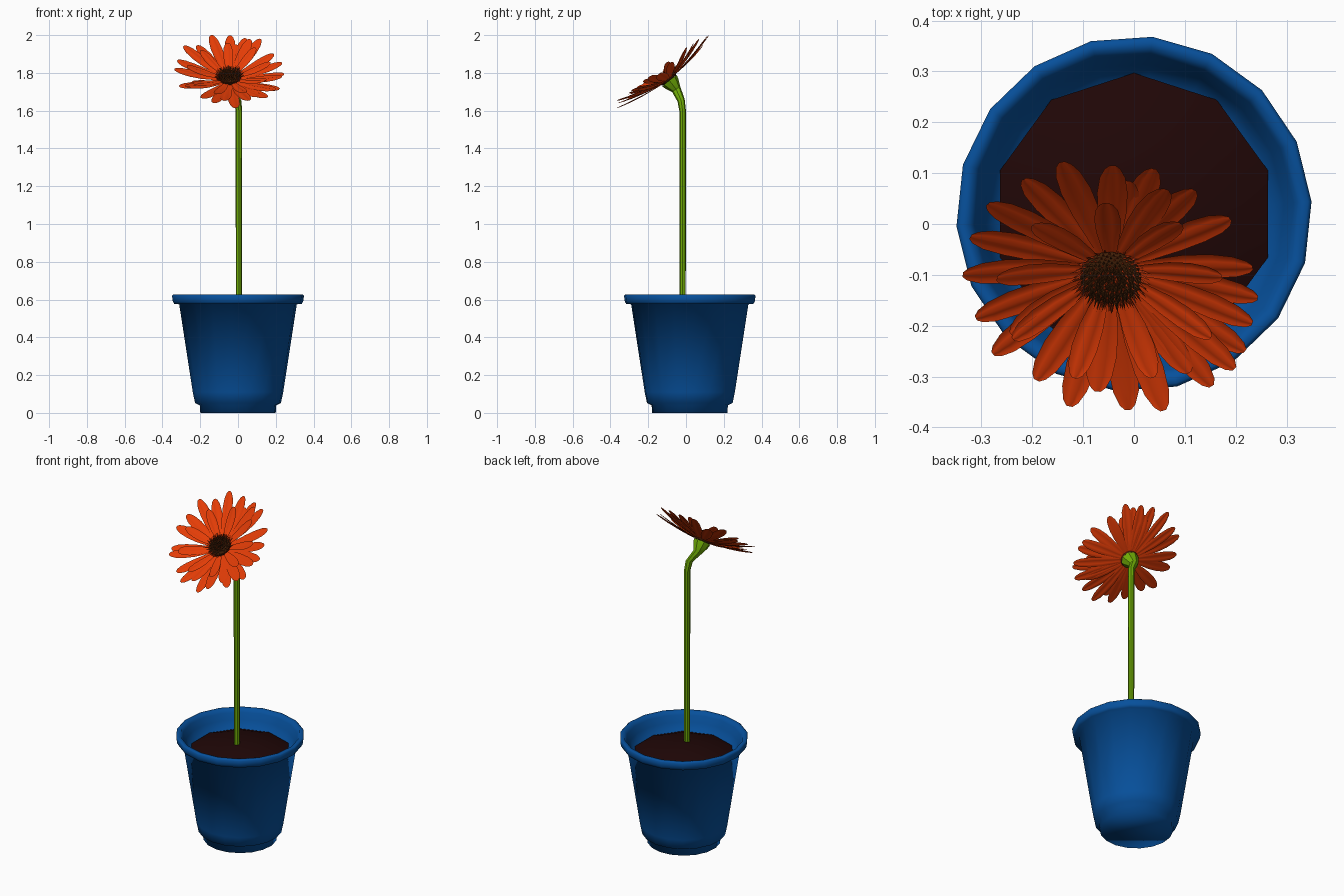
import bpy, bmesh, math, random
from mathutils import Vector

if "Cube" in bpy.data.objects:
    bpy.data.objects.remove(bpy.data.objects["Cube"])

random.seed(4)


def material(name, rgb):
    m = bpy.data.materials.new(name)
    m.diffuse_color = (*rgb, 1)
    m.use_nodes = True
    m.node_tree.nodes["Principled BSDF"].inputs["Base Color"].default_value = m.diffuse_color
    return m


BLUE = material("pot blue", (0.002, 0.08, 0.33))
EARTH = material("soil brown", (0.014, 0.002, 0.002))
GREEN = material("stem green", (0.16, 0.41, 0.002))
ORANGE = material("petal orange", (0.78, 0.046, 0.002))
BROWN = material("disc brown", (0.07, 0.018, 0.003))
RUST = material("floret rust", (0.42, 0.03, 0.003))


def finish(name, bm, mats, angle=40, recalc=True):
    if recalc:
        bmesh.ops.recalc_face_normals(bm, faces=bm.faces)
    me = bpy.data.meshes.new(name)
    bm.to_mesh(me)
    bm.free()
    for m in mats:
        me.materials.append(m)
    ob = bpy.data.objects.new(name, me)
    bpy.context.collection.objects.link(ob)
    bpy.ops.object.select_all(action='DESELECT')
    ob.select_set(True)
    bpy.context.view_layer.objects.active = ob
    bpy.ops.object.shade_smooth_by_angle(angle=math.radians(angle))
    return ob


def skin(bm, rings, cap=True):
    """Join rings of points into a tube, capping both ends."""
    vs = [[bm.verts.new(p) for p in r] for r in rings]
    n = len(vs[0])
    for a, b in zip(vs, vs[1:]):
        for i in range(n):
            bm.faces.new((a[i], a[(i + 1) % n], b[(i + 1) % n], b[i]))
    if cap:
        bm.faces.new(vs[0][::-1])
        bm.faces.new(vs[-1])


def ring(c, u, v, r, n, start=0.0):
    return [c + (u * math.cos(t) + v * math.sin(t)) * r
            for t in (start + math.tau * i / n for i in range(n))]


X, Y, Z = Vector((1, 0, 0)), Vector((0, 1, 0)), Vector((0, 0, 1))


def lathe(name, profile, n, start, mat, centre, angle=40):
    bm = bmesh.new()
    skin(bm, [ring(Vector((centre[0], centre[1], z)), X, Y, r, n, start) for r, z in profile])
    return finish(name, bm, [mat], angle)


# Pot: foot, tapered wall, rolled rim, inner wall
lathe("pot", [(0.2, 0), (0.203, 0.04), (0.228, 0.052), (0.24, 0.11), (0.312, 0.575),
              (0.338, 0.576), (0.346, 0.59), (0.350, 0.62), (0.343, 0.626), (0.325, 0.624),
              (0.315, 0.605), (0.296, 0.57), (0.268, 0.49)], 18, math.radians(84), BLUE,
      (0, 0.02), 100)

# Soil: low ten-sided mound
lathe("soil", [(0.265, 0.50), (0.277, 0.525), (0.2, 0.555), (0.09, 0.575), (0.01, 0.58)],
      10, math.pi / 2, EARTH, (0, 0.02))

# Flower head frame: centre, facing direction and two in-plane axes
HEAD = Vector((-0.045, -0.09, 1.762))
N = Vector((-0.03, -0.615, 0.788)).normalized()
E1 = (X - N * X.dot(N)).normalized()
E2 = N.cross(E1)

# Stem: straight tube bending into the head, with flared calyx
path = [(Vector((0.005, -0.018, 0.55)), 0.0165, 0), (Vector((0.005, -0.018, 1.60)), 0.0175, 0.15),
        (Vector((-0.003, -0.026, 1.655)), 0.020, 0.5), (HEAD - N * 0.062, 0.026, 0.9),
        (HEAD - N * 0.028, 0.042, 1), (HEAD - N * 0.004, 0.049, 1)]
bm = bmesh.new()
rings = []
for c, r, t in path:
    d = Z.lerp(N, t).normalized()
    u = (X - d * X.dot(d)).normalized()
    rings.append(ring(c, u, d.cross(u), r, 8))
skin(bm, rings)
finish("stem_and_calyx", bm, [GREEN])


# Petals: tapered grooved sheets from the head to a tip
def petal(bm, tip, half_width, lift=0.004):
    flat = tip - N * tip.dot(N)
    base = flat.normalized() * 0.035 + N * lift
    axis = tip - base
    side = N.cross(axis).normalized()
    up = axis.cross(side).normalized()
    shape = [(0, .36), (.2, .64), (.45, .93), (.68, 1), (.86, .84), (.96, .52), (1, .2)]
    rows = []
    for t, w in shape:
        row = []
        for k in range(7):
            s = k / 3 - 1
            groove = 0.0025 * w * math.cos(s * math.pi * 2) - 0.002 * w * s * s
            sag = -0.006 * math.sin(math.pi * t)
            row.append(bm.verts.new(HEAD + base + axis * t + side * (s * w * half_width)
                                    + up * (groove + sag)))
        rows.append(row)
    for a, b in zip(rows, rows[1:]):
        for k in range(6):
            bm.faces.new((a[k], b[k], b[k + 1], a[k + 1]))


# Outer row: tip positions seen from above
tips = [(-.14, .12), (-.215, .085), (-.285, .035), (-.32, -.03), (-.335, -.105), (-.31, -.19),
        (-.275, -.26), (-.19, -.31), (-.125, -.36), (-.01, -.365), (.06, -.365), (.155, -.315),
        (.2, -.28), (.22, -.245), (.235, -.19), (.245, -.14), (.235, -.08), (.19, .015),
        (.12, .07), (.04, .11), (-.04, .115), (-.01, .085), (.065, .07), (-.07, -.33),
        (-.24, -.22), (.11, -.29)]
heights = (.06, .04, .07, .05)
bm = bmesh.new()
for i, (x, y) in enumerate(tips):
    h = heights[i % 4] + (0.012 if y < -.2 else 0)
    tip = E1 * (x - HEAD.x) + E2 * ((y - HEAD.y + 0.615 * h) / 0.788) + N * h
    petal(bm, tip, 0.030)

# Inner row: a few shorter petals standing a little higher
for i in range(9):
    a = math.tau * (i + 0.3) / 9
    petal(bm, (E1 * math.cos(a) + E2 * math.sin(a)) * 0.225 + N * 0.075, 0.026, 0.012)
finish("petals", bm, [ORANGE], 50, recalc=False)

# Disc: low dome at the heart of the flower
DISC = HEAD + N * 0.02
bm = bmesh.new()
skin(bm, [ring(DISC + N * h, E1, E2, r, 16)
          for r, h in [(.045, -.022), (.060, .0), (.06, .012), (.042, .02), (.02, .021), (.004, .019)]])
finish("flower_disc", bm, [BROWN])

# Florets: spiral of small spikes, rust at the outer edge, mixed with brown inside
bm = bmesh.new()
COUNT = 280
for i in range(COUNT):
    f = math.sqrt((i + 0.5) / COUNT)
    a = i * 2.39996
    out = E1 * math.cos(a) + E2 * math.sin(a)
    foot = DISC + out * (0.064 * f) + N * (0.02 - 0.016 * f ** 4)
    d = (N + out * (1.3 * f ** 3) + E1 * random.uniform(-.25, .25)).normalized()
    u = d.cross(E1 if abs(d.dot(E1)) < .8 else E2).normalized()
    length = random.uniform(.010, .019) * (0.7 + 0.8 * f)
    base = [bm.verts.new(p) for p in ring(foot, u, d.cross(u), 0.0032, 3)]
    top = bm.verts.new(foot + d * length)
    for k in range(3):
        face = bm.faces.new((base[k], base[(k + 1) % 3], top))
        face.material_index = 1 if f > 0.85 or i % 4 == 0 else 0
finish("florets", bm, [BROWN, RUST], 30, recalc=False)
